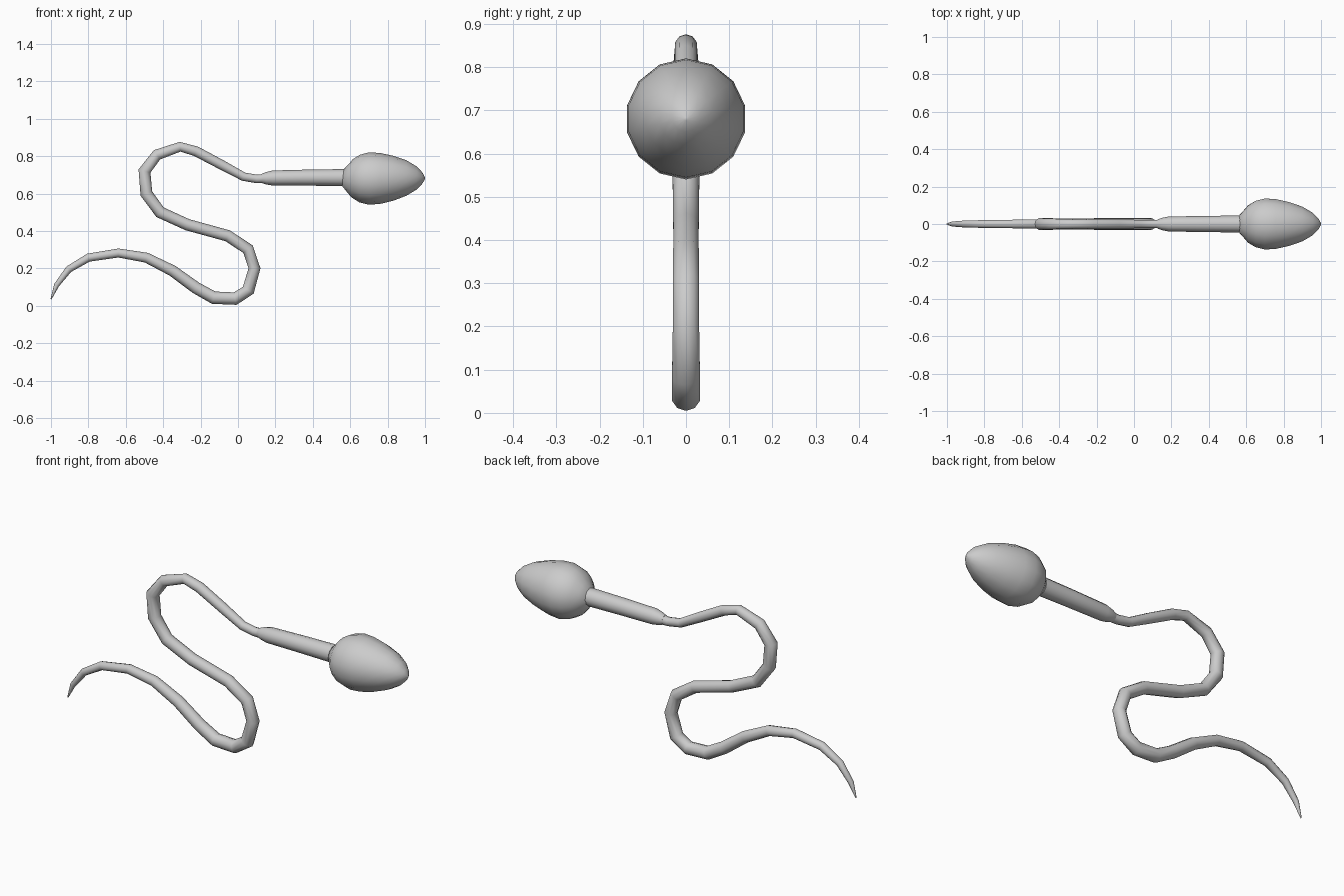
import bpy, bmesh, math
from mathutils import Vector

if "Cube" in bpy.data.objects:
    bpy.data.objects.remove(bpy.data.objects["Cube"])


def swept(name, pts, sides):
    """Round tube in the XZ plane; each point is (x, z, radius)."""
    bm = bmesh.new()
    rings = []
    for i, (x, z, r) in enumerate(pts):
        a, b = pts[max(i - 1, 0)], pts[min(i + 1, len(pts) - 1)]
        t = Vector((b[0] - a[0], 0, b[1] - a[1])).normalized()
        n = Vector((-t.z, 0, t.x))
        ring = []
        for k in range(sides):
            ang = 2 * math.pi * k / sides
            ring.append(bm.verts.new(Vector((x, 0, z)) + n * r * math.cos(ang)
                                     + Vector((0, r * math.sin(ang), 0))))
        rings.append(ring)
    for r0, r1 in zip(rings, rings[1:]):
        for k in range(sides):
            j = (k + 1) % sides
            bm.faces.new((r0[k], r0[j], r1[j], r1[k]))
    bm.faces.new(rings[0])
    bm.faces.new(rings[-1])
    bmesh.ops.recalc_face_normals(bm, faces=bm.faces)
    me = bpy.data.meshes.new(name)
    bm.to_mesh(me)
    bm.free()
    ob = bpy.data.objects.new(name, me)
    bpy.context.collection.objects.link(ob)
    bpy.ops.object.select_all(action='DESELECT')
    ob.select_set(True)
    bpy.context.view_layer.objects.active = ob
    bpy.ops.object.shade_smooth_by_angle(angle=math.radians(50))
    return ob


# Wavy tail, tip to neck
swept("tail", [
    (-1.0, .035, .003), (-.97, .11, .014), (-.905, .195, .019), (-.80, .257, .022),
    (-.64, .282, .024), (-.49, .257, .027), (-.35, .187, .030), (-.225, .096, .032),
    (-.13, .043, .034), (-.015, .038, .034), (.055, .083, .034), (.088, .20, .032),
    (.054, .302, .032), (-.055, .374, .031), (-.27, .433, .031), (-.417, .50, .032),
    (-.49, .60, .033), (-.50, .72, .033), (-.433, .807, .030), (-.31, .85, .026),
    (-.225, .826, .027), (-.085, .752, .026), (.03, .69, .023), (.10, .678, .023),
    (.20, .682, .026)], 10)

# Thicker straight section behind the head
swept("midpiece", [(.125, .680, .024), (.15, .681, .033), (.185, .683, .040),
                   (.38, .685, .043), (.60, .685, .046)], 12)

# Pointed egg-shaped head
swept("head", [
    (.56, .684, .044), (.585, .682, .072), (.61, .681, .102), (.65, .680, .127),
    (.70, .680, .140), (.76, .681, .136), (.83, .682, .120), (.90, .683, .095),
    (.955, .682, .062), (.985, .681, .031), (1.0, .680, .004)], 14)
